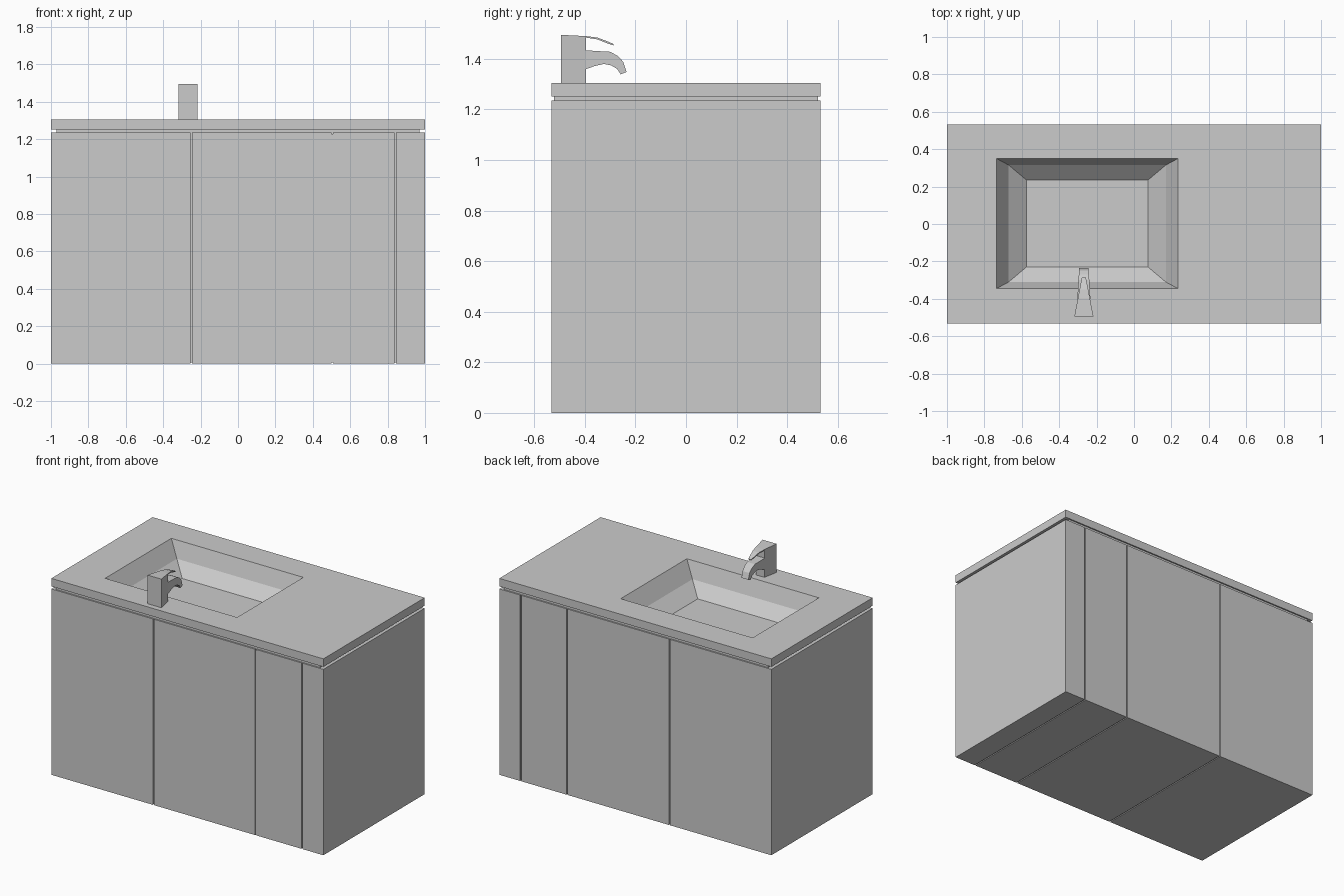
import bpy, bmesh

if "Cube" in bpy.data.objects:
    bpy.data.objects.remove(bpy.data.objects["Cube"])


def finish(name, bm):
    bmesh.ops.recalc_face_normals(bm, faces=bm.faces)
    mesh = bpy.data.meshes.new(name)
    bm.to_mesh(mesh)
    bm.free()
    ob = bpy.data.objects.new(name, mesh)
    bpy.context.collection.objects.link(ob)
    return ob


def rect(x0, x1, y0, y1, z):
    return [(x0, y0, z), (x1, y0, z), (x1, y1, z), (x0, y1, z)]


def loft(name, rings, cap_start=True, cap_end=True, closed=False):
    bm = bmesh.new()
    loops = [[bm.verts.new(p) for p in r] for r in rings]
    pairs = list(zip(loops, loops[1:]))
    if closed:
        pairs.append((loops[-1], loops[0]))
    for a, b in pairs:
        n = len(a)
        for i in range(n):
            j = (i + 1) % n
            bm.faces.new((a[i], a[j], b[j], b[i]))
    if cap_start and not closed:
        bm.faces.new(loops[0][::-1])
    if cap_end and not closed:
        bm.faces.new(loops[-1])
    return finish(name, bm)


def box(name, x0, x1, y0, y1, z0, z1):
    return loft(name, [rect(x0, x1, y0, y1, z0), rect(x0, x1, y0, y1, z1)])


def tapered(name, profile, cx, y0, w0, y1, w1):
    # side profile (y, z) given a width that changes evenly along y
    def ring(side):
        return [(cx + side * 0.5 * (w0 + (w1 - w0) * (y - y0) / (y1 - y0)), y, z)
                for y, z in profile]
    return loft(name, [ring(-1), ring(1)])


# Helper that hollows the cabinet under the basin
cutter = box("basin_cutter", -0.78, 0.28, -0.4, 0.4, 0.95, 1.4)
cutter.hide_render = True
cutter.display_type = 'WIRE'


def hollow(ob):
    mod = ob.modifiers.new("basin_space", 'BOOLEAN')
    mod.operation = 'DIFFERENCE'
    mod.solver = 'EXACT'
    mod.object = cutter


# Cabinet blocks separated by narrow gaps
GAP, D, H = 0.004, 0.532, 1.235
edges = [-1 - GAP, -0.25, 0.503, 0.842, 1 + GAP]
names = ["left_cabinet", "middle_cabinet", "right_cabinet", "end_panel"]
for name, a, b in zip(names, edges, edges[1:]):
    ob = box(name, a + GAP, b - GAP, -D, D, 0, H)
    if a < 0.28:
        hollow(ob)

# Inner core showing in the gaps and as the recess below the top
hollow(box("inner_core", -0.97, 0.97, -0.523, 0.523, 0.006, 1.255))

# Strip that closes the front of one gap
box("front_filler", 0.49, 0.516, -D + 0.0005, -0.5, 0.006, 1.229)

# Countertop with sunken basin, open below the basin
loft("countertop_basin", [
    rect(-0.76, 0.26, -0.38, 0.38, 1.252),
    rect(-1, 1, -D, D, 1.252),
    rect(-1, 1, -D, D, 1.305),
    rect(-0.735, 0.235, -0.345, 0.35, 1.305),
    rect(-0.67, 0.17, -0.31, 0.315, 1.20),
    rect(-0.575, 0.075, -0.23, 0.235, 1.125),
], cap_start=False)

# Tap: body and thin lever in one tapering profile
CX = -0.268
tapered("tap_body_lever", [
    (-0.495, 1.305), (-0.395, 1.305), (-0.395, 1.484), (-0.35, 1.477),
    (-0.315, 1.463), (-0.287, 1.453), (-0.287, 1.459), (-0.315, 1.471),
    (-0.35, 1.484), (-0.395, 1.490), (-0.495, 1.495),
], CX, -0.495, 0.102, -0.287, 0.022)

# Curved spout
tapered("tap_spout", [
    (-0.40, 1.434), (-0.335, 1.430), (-0.30, 1.428), (-0.27, 1.412),
    (-0.248, 1.388), (-0.235, 1.348), (-0.258, 1.339), (-0.272, 1.360),
    (-0.295, 1.374), (-0.325, 1.380), (-0.36, 1.372), (-0.40, 1.358),
], CX, -0.40, 0.07, -0.235, 0.05)
